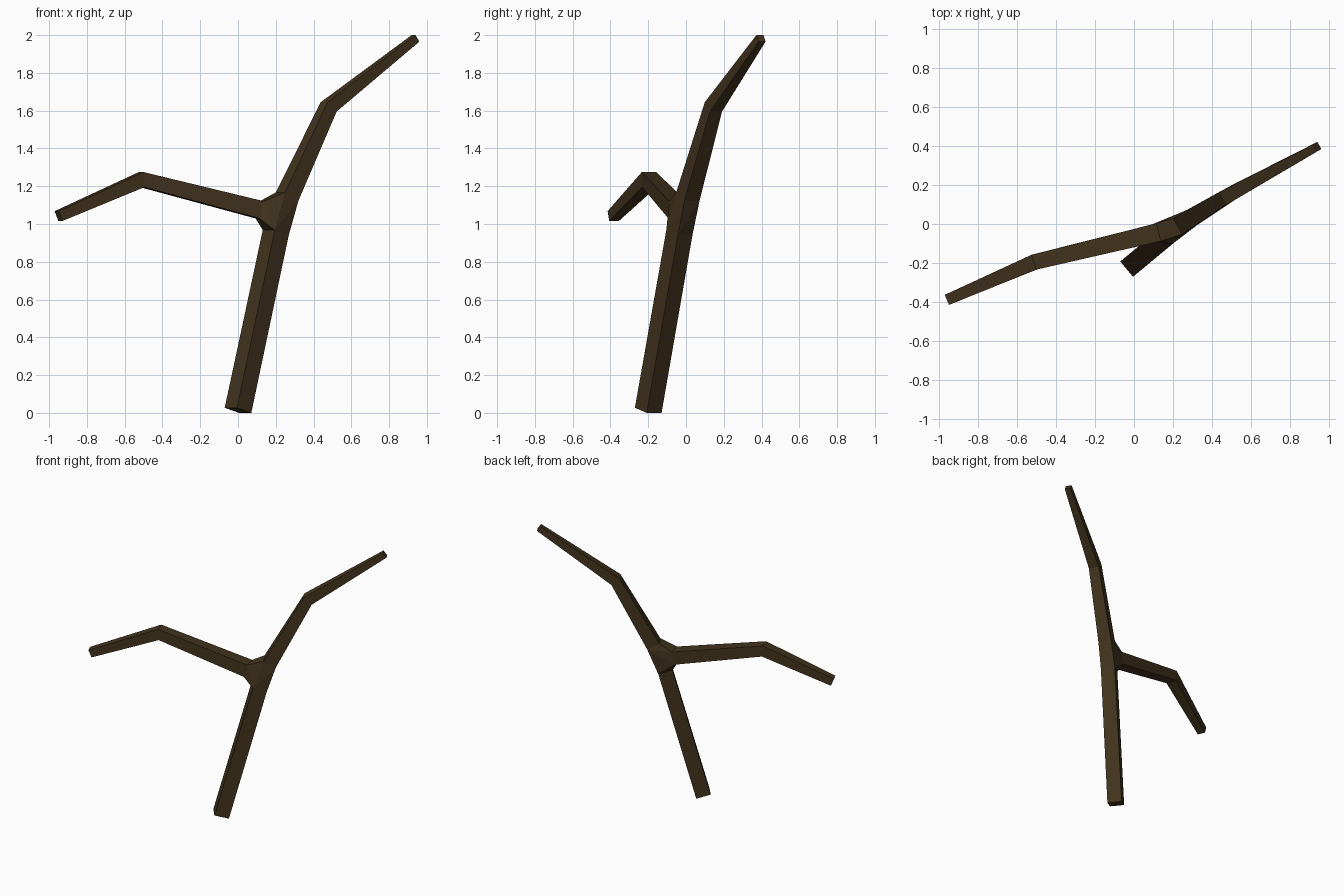
import bpy, bmesh
from mathutils import Vector

if "Cube" in bpy.data.objects:
    bpy.data.objects.remove(bpy.data.objects["Cube"])

bm = bmesh.new()


def limb(points):
    """Square tube through (x, y, z, half width); returns its list of rings."""
    ctr = [Vector(p[:3]) for p in points]
    rings = []
    for i, c in enumerate(ctr):
        t = Vector()
        if i > 0:
            t += (c - ctr[i - 1]).normalized()
        if i < len(ctr) - 1:
            t += (ctr[i + 1] - c).normalized()
        t.normalize()
        u = t.cross(Vector((0, 0, 1))).normalized()
        v = u.cross(t)
        h = points[i][3]
        rings.append([bm.verts.new(c + (u * a + v * b) * h)
                      for a, b in ((-1, -1), (1, -1), (1, 1), (-1, 1))])
    for lo, hi in zip(rings, rings[1:]):
        for k in range(4):
            n = (k + 1) % 4
            bm.faces.new((lo[k], lo[n], hi[n], hi[k]))
    return rings


# Trunk, upper limb and side limb
trunk = limb([(0.0, -0.2, 0.0135, 0.051), (0.2, -0.035, 0.955, 0.05)])
upper = limb([(0.26, 0.01, 1.145, 0.047), (0.48, 0.145, 1.62, 0.037),
              (0.94, 0.397, 1.983, 0.021)])
side = limb([(0.115, -0.045, 1.075, 0.047), (-0.51, -0.195, 1.235, 0.04),
             (-0.95, -0.385, 1.042, 0.028)])

# End caps
for ring in (trunk[0], upper[-1], side[-1]):
    bm.faces.new(ring)

# Fork: hull of the three meeting rings, left open where the limbs join
meeting = [trunk[1], upper[0], side[0]]
before = set(bm.faces)
bmesh.ops.convex_hull(bm, input=[v for r in meeting for v in r])
inner = [f for f in bm.faces if f not in before
         and any(set(f.verts) <= set(r) for r in meeting)]
bmesh.ops.delete(bm, geom=inner, context='FACES_ONLY')
loose = [e for e in bm.edges if not e.link_faces]
bmesh.ops.delete(bm, geom=loose, context='EDGES')
bmesh.ops.recalc_face_normals(bm, faces=bm.faces)

mesh = bpy.data.meshes.new("forked_branch")
bm.to_mesh(mesh)
bm.free()
branch = bpy.data.objects.new("forked_branch", mesh)
bpy.context.collection.objects.link(branch)

# Dark bark
bark = bpy.data.materials.new("bark")
bark.diffuse_color = (0.055, 0.034, 0.013, 1)
bark.use_nodes = True
bark.node_tree.nodes["Principled BSDF"].inputs["Base Color"].default_value = bark.diffuse_color
mesh.materials.append(bark)
